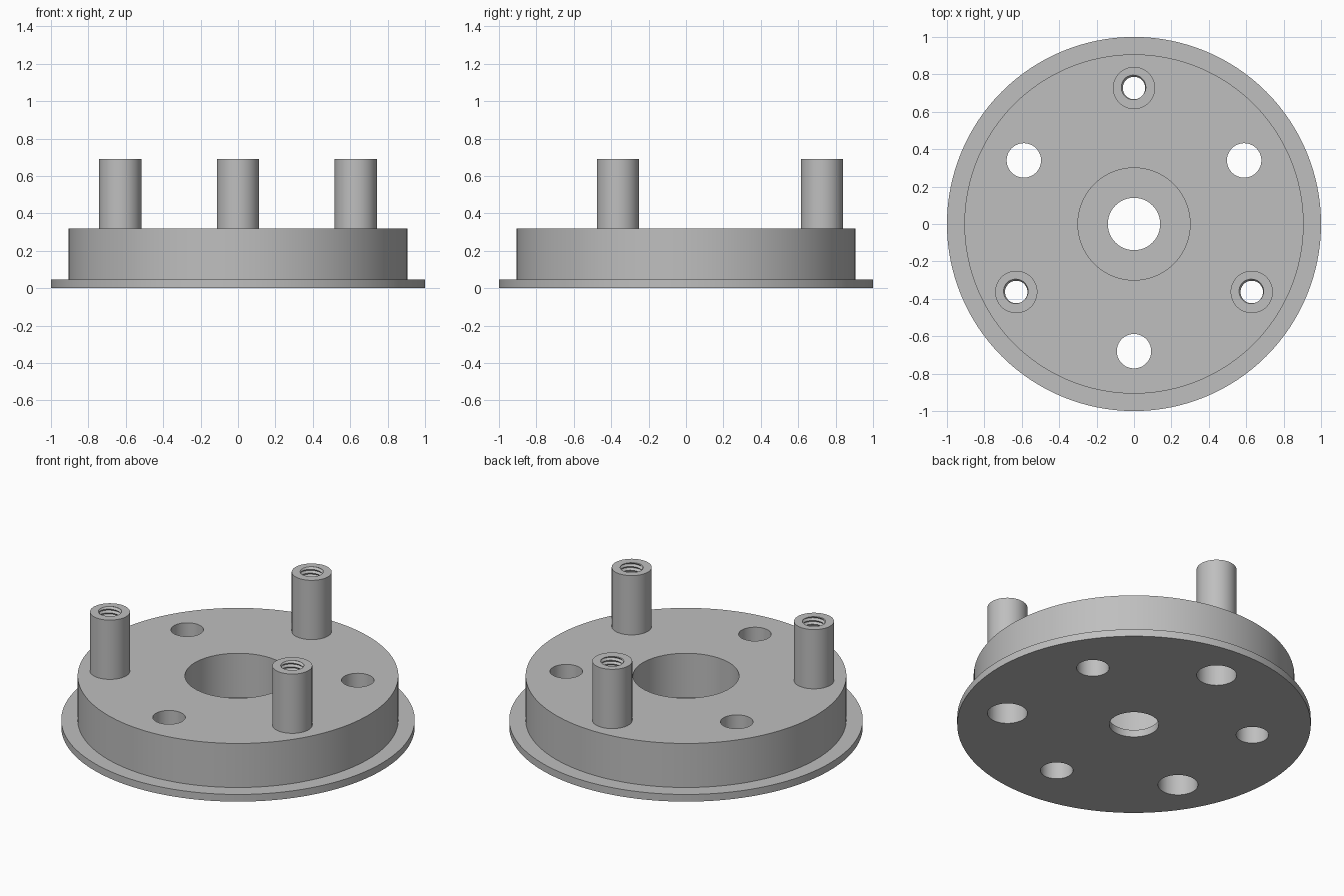
import bpy, bmesh, math

if "Cube" in bpy.data.objects:
    bpy.data.objects.remove(bpy.data.objects["Cube"])

TAU = 2 * math.pi
SEG = 128
FLANGE_H, PLATE_H, TOP = 0.045, 0.32, 0.69
POST_R, POST_BOTTOM, POST_DIST = 0.113, 0.235, 0.727
HOLE_R, HOLE_DIST = 0.092, 0.68
THREAD_MINOR, THREAD_MAJOR, PITCH = 0.06, 0.071, 0.0235

grey = bpy.data.materials.new("machined grey")
grey.diffuse_color = (0.52, 0.52, 0.52, 1)
grey.use_nodes = True
grey.node_tree.nodes["Principled BSDF"].inputs["Base Color"].default_value = grey.diffuse_color


def make_object(name, bm):
    bmesh.ops.remove_doubles(bm, verts=bm.verts, dist=1e-5)
    bmesh.ops.recalc_face_normals(bm, faces=bm.faces)
    mesh = bpy.data.meshes.new(name)
    bm.to_mesh(mesh)
    bm.free()
    mesh.materials.append(grey)
    obj = bpy.data.objects.new(name, mesh)
    bpy.context.collection.objects.link(obj)
    return obj


def activate(obj):
    bpy.ops.object.select_all(action='DESELECT')
    obj.select_set(True)
    bpy.context.view_layer.objects.active = obj


def smooth(obj):
    activate(obj)
    bpy.ops.object.shade_smooth_by_angle(angle=math.radians(30))


def skin(bm, columns):
    """Join neighbouring closed columns of points with quads."""
    cols = [[bm.verts.new(p) for p in c] for c in columns]
    for a, b in zip(cols, cols[1:]):
        for j in range(len(a)):
            k = (j + 1) % len(a)
            bm.faces.new((a[j], b[j], b[k], a[k]))


def polar(r, a, z):
    return (r * math.cos(a), r * math.sin(a), z)


# Flanged plate with a stepped centre bore
profile = [(0.14, 0), (1, 0), (1, FLANGE_H), (0.907, FLANGE_H), (0.907, PLATE_H),
           (0.30, PLATE_H), (0.30, FLANGE_H), (0.14, FLANGE_H)]
bm = bmesh.new()
skin(bm, [[polar(r, TAU * i / SEG, z) for r, z in profile] for i in range(SEG + 1)])
plate = make_object("flanged_plate", bm)

# Three clearance holes and three post sockets
post_angles = [math.radians(90 + 120 * i) for i in range(3)]
bm = bmesh.new()
for a in post_angles:
    for r, dist, turn in ((POST_R, POST_DIST, 0), (HOLE_R, HOLE_DIST, math.pi)):
        ret = bmesh.ops.create_cone(bm, cap_ends=True, segments=64,
                                    radius1=r, radius2=r, depth=1)
        bmesh.ops.translate(bm, verts=ret["verts"], vec=polar(dist, a + turn, 0.1))
cutter = make_object("hole_cutter", bm)
cutter.hide_render = True
mod = plate.modifiers.new("holes", 'BOOLEAN')
mod.object, mod.operation, mod.solver = cutter, 'DIFFERENCE', 'EXACT'
activate(plate)
bpy.ops.object.modifier_apply(modifier=mod.name)
bpy.data.objects.remove(cutter)
smooth(plate)


# Threaded post: round outside, helical thread inside
def thread_column(a):
    turns = math.ceil((TOP - POST_BOTTOM) / PITCH)
    points = [polar(POST_R, a, POST_BOTTOM)]
    for k in range(-3, 2 * turns + 3):
        z = POST_BOTTOM + PITCH * (k / 2 + a / TAU)
        z = min(max(z, POST_BOTTOM), TOP)
        phase = ((z - POST_BOTTOM) / PITCH - a / TAU) % 1
        wave = abs(2 * phase - 1)
        points.append(polar(THREAD_MINOR + (THREAD_MAJOR - THREAD_MINOR) * wave, a, z))
    points.append(polar(POST_R, a, TOP))
    return points


bm = bmesh.new()
skin(bm, [thread_column(TAU * i / 64) for i in range(65)])
post = make_object("threaded_post", bm)
smooth(post)
for i, a in enumerate(post_angles):
    obj = post if i == 0 else post.copy()
    if i:
        bpy.context.collection.objects.link(obj)
    obj.name = f"threaded_post_{i + 1}"
    obj.location = polar(POST_DIST, a, 0)
